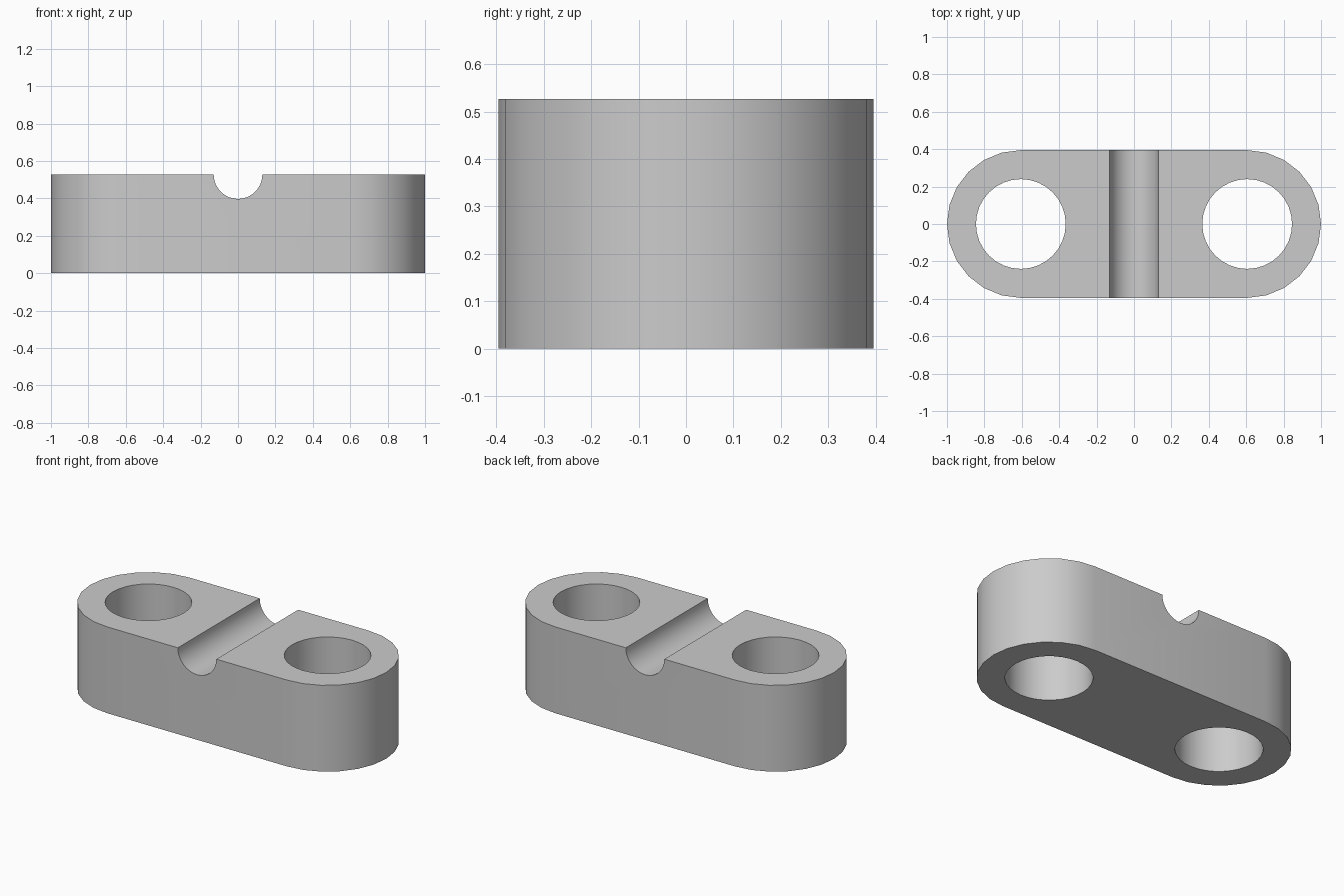
import bpy
import math

cube = bpy.data.objects.get("Cube")
if cube:
    bpy.data.objects.remove(cube, do_unlink=True)

HEIGHT = 0.527
END_RADIUS = 0.395
END_X = 1 - END_RADIUS
HOLE_RADIUS = 0.24
GROOVE_RADIUS = 0.13

# Single plain grey material
grey = bpy.data.materials.new("plain grey")
grey.use_nodes = True
colour = (0.6, 0.6, 0.6, 1)
grey.diffuse_color = colour
grey.node_tree.nodes["Principled BSDF"].inputs["Base Color"].default_value = colour


def prism(name, outline, height):
    """Extrude a counter-clockwise outline straight up from z = 0."""
    n = len(outline)
    verts = [(x, y, z) for z in (0, height) for x, y in outline]
    faces = [tuple(reversed(range(n))), tuple(range(n, 2 * n))]
    faces += [(i, (i + 1) % n, n + (i + 1) % n, n + i) for i in range(n)]
    mesh = bpy.data.meshes.new(name)
    mesh.from_pydata(verts, [], faces)
    mesh.materials.append(grey)
    obj = bpy.data.objects.new(name, mesh)
    bpy.context.collection.objects.link(obj)
    return obj


def cut_cylinder(target, radius, location, sides, rotation=(0, 0, 0)):
    """Subtract a cylinder from the target and discard the cutter."""
    bpy.ops.mesh.primitive_cylinder_add(vertices=sides, radius=radius, depth=2,
                                        location=location, rotation=rotation)
    cutter = bpy.context.object
    cutter.name = "cutter"
    cutter.hide_render = True
    cutter.data.materials.append(grey)
    bpy.ops.object.select_all(action="DESELECT")
    target.select_set(True)
    bpy.context.view_layer.objects.active = target
    mod = target.modifiers.new("cut", "BOOLEAN")
    mod.operation = "DIFFERENCE"
    mod.solver = "EXACT"
    mod.object = cutter
    bpy.ops.object.modifier_apply(modifier=mod.name)
    bpy.data.objects.remove(cutter, do_unlink=True)


# Round-ended block, twelve segments to each end
outline = []
for side, start in ((1, -90), (-1, 90)):
    for i in range(13):
        a = math.radians(start + 15 * i)
        outline.append((side * END_X + END_RADIUS * math.cos(a),
                        END_RADIUS * math.sin(a)))
block = prism("clamp_block", outline, HEIGHT)

# Vertical through holes
for side in (-1, 1):
    cut_cylinder(block, HOLE_RADIUS, (side * END_X, 0, HEIGHT / 2), 32)

# Half-round groove across the top
cut_cylinder(block, GROOVE_RADIUS, (0, 0, HEIGHT), 32, (math.pi / 2, 0, 0))

bpy.ops.object.shade_smooth_by_angle(angle=math.radians(30))
